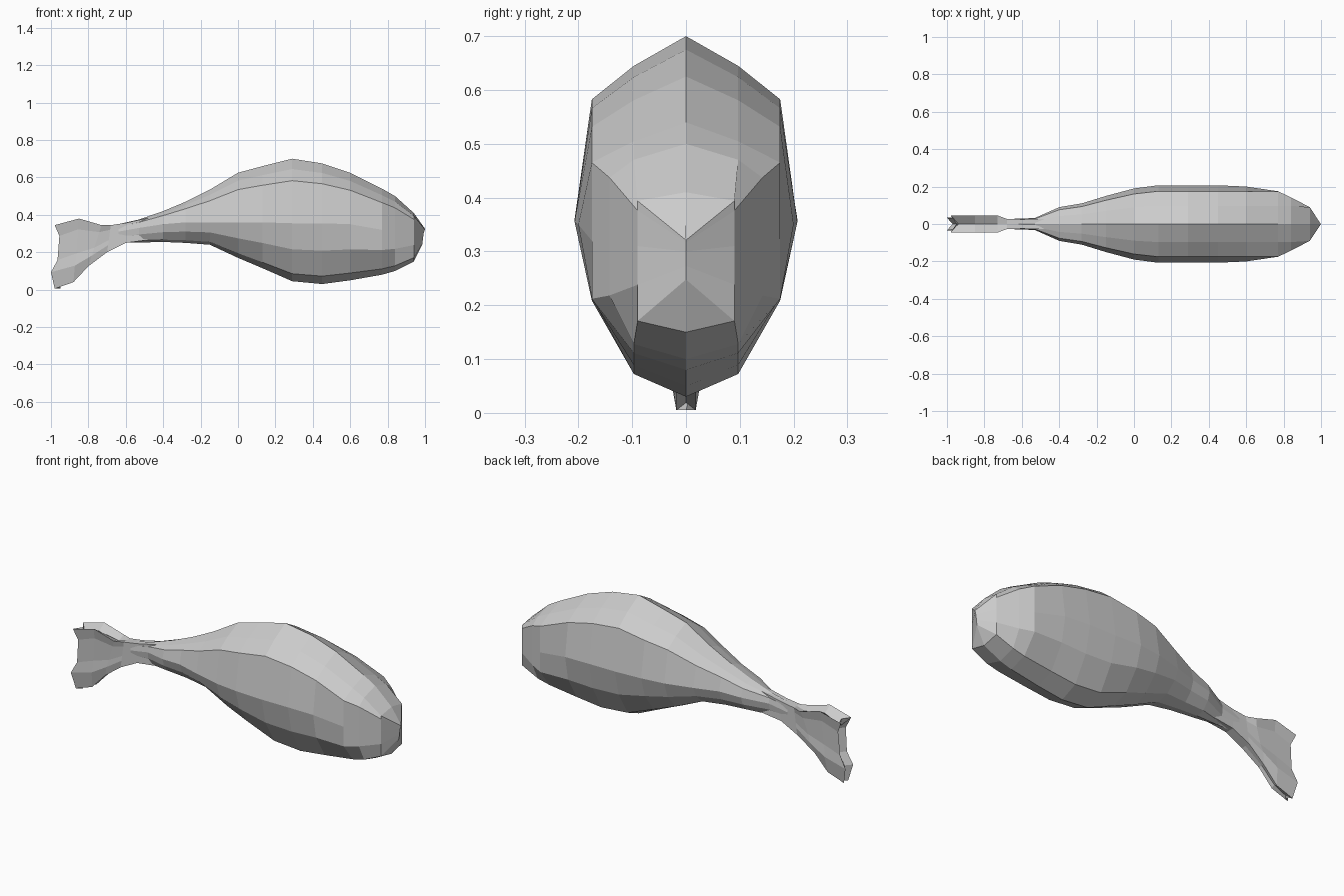
import bpy
import bmesh

cube = bpy.data.objects.get("Cube")
if cube:
    bpy.data.objects.remove(cube, do_unlink=True)

grey = bpy.data.materials.new("plain grey")
grey.use_nodes = True
grey.diffuse_color = (0.6, 0.6, 0.6, 1)
grey.node_tree.nodes["Principled BSDF"].inputs["Base Color"].default_value = (0.6, 0.6, 0.6, 1)


def loft(name, rings):
    """Skin closed rings of equal length, capping both ends."""
    bm = bmesh.new()
    loops = [[bm.verts.new(p) for p in ring] for ring in rings]
    n = len(loops[0])
    for a, b in zip(loops, loops[1:]):
        for i in range(n):
            j = (i + 1) % n
            bm.faces.new((a[i], a[j], b[j], b[i]))
    # Caps are strips between mirrored halves, so hollow ends stay clean
    for loop in (loops[0], loops[-1]):
        h = n // 2
        bm.faces.new((loop[0], loop[1], loop[-1]))
        for i in range(1, h - 1):
            bm.faces.new((loop[i], loop[i + 1], loop[n - i - 1], loop[n - i]))
        bm.faces.new((loop[h - 1], loop[h], loop[h + 1]))
    bmesh.ops.remove_doubles(bm, verts=bm.verts, dist=0.0005)
    bmesh.ops.recalc_face_normals(bm, faces=bm.faces)
    mesh = bpy.data.meshes.new(name)
    bm.to_mesh(mesh)
    bm.free()
    mesh.materials.append(grey)
    obj = bpy.data.objects.new(name, mesh)
    bpy.context.collection.objects.link(obj)
    return obj


# Meat: x, top, middle, bottom, half width
stations = [
    (-0.64, 0.35, 0.31, 0.25, 0.028), (-0.53, 0.375, 0.33, 0.252, 0.032),
    (-0.40, 0.42, 0.35, 0.255, 0.09), (-0.28, 0.47, 0.36, 0.25, 0.11),
    (-0.15, 0.535, 0.36, 0.24, 0.15), (0.0, 0.625, 0.36, 0.17, 0.19),
    (0.13, 0.66, 0.36, 0.115, 0.207), (0.29, 0.70, 0.355, 0.045, 0.207),
    (0.45, 0.675, 0.355, 0.03, 0.207), (0.60, 0.625, 0.35, 0.05, 0.20),
    (0.77, 0.54, 0.32, 0.08, 0.175), (0.84, 0.50, 0.315, 0.10, 0.142),
    (0.94, 0.41, 0.31, 0.15, 0.09), (1.0, 0.325, 0.30, 0.24, 0.0),
]
layers = [0, 0.097, 0.175, 0.207, 0.175, 0.097, 0]
heights = [1, 0.84, 0.66, 0, -0.45, -0.87, -1]


def meat_ring(x, top, mid, low, w):
    scale = 1 if x > 0.1 else w / 0.207
    half = []
    for layer, h in zip(layers, heights):
        z = mid + h * (top - mid if h > 0 else mid - low)
        y = min(w, layer * scale)
        # The nose slopes back below its tip
        nose = -0.015 * (1 - h) / 2 if x == 1.0 else 0
        half.append((x + nose, y, z))
    return half + [(a, -b, c) for a, b, c in half[-2:0:-1]]


loft("meat", [meat_ring(*s) for s in stations])

# Bone: top x, top z, bottom x, bottom z, half width, groove depth
columns = [
    (-0.98, 0.345, -0.98, 0.005, 0.045, 0.035),
    (-0.85, 0.38, -0.88, 0.04, 0.046, 0.03),
    (-0.73, 0.345, -0.80, 0.125, 0.046, 0.015),
    (-0.68, 0.345, -0.70, 0.20, 0.03, 0.0),
    (-0.60, 0.357, -0.60, 0.25, 0.028, 0.0),
    (-0.45, 0.39, -0.45, 0.27, 0.03, 0.0),
]
rows = [0, 0.17, 0.55, 0.74, 1]
end_curve = [0, 0.025, 0.015, -0.02, 0]
taper = [1, 0.75, 0.65, 0.75, 0.4]


def bone_ring(index, xt, zt, xb, zb, w, groove):
    side = []
    for t, shift, f in zip(rows, end_curve, taper):
        x = xt + (xb - xt) * t + (shift if index == 0 else 0)
        side.append((x, w * (f if index < 3 else 0.9), zt + (zb - zt) * t))
    inset = 0.03 if index == 0 else 0
    top = (xt + inset, 0, zt - groove)
    low = (xb + inset, 0, zb + groove * 0.4)
    return [top] + side + [low] + [(a, -b, c) for a, b, c in reversed(side)]


bone = loft("bone", [bone_ring(i, *c) for i, c in enumerate(columns)])

# Hollow the knob end into two lobes with a vertical groove
bm = bmesh.new()
bm.from_mesh(bone.data)
bridges = [e for e in bm.edges
           if all(v.co.x < -0.93 and abs(v.co.y) > 0.001 for v in e.verts)
           and e.verts[0].co.y * e.verts[1].co.y < 0]
cut = bmesh.ops.subdivide_edges(bm, edges=bridges, cuts=1)
for v in cut["geom_inner"]:
    if isinstance(v, bmesh.types.BMVert):
        v.co.x += 0.03
bmesh.ops.triangulate(bm, faces=[f for f in bm.faces if len(f.verts) > 4])
bm.to_mesh(bone.data)
bm.free()
